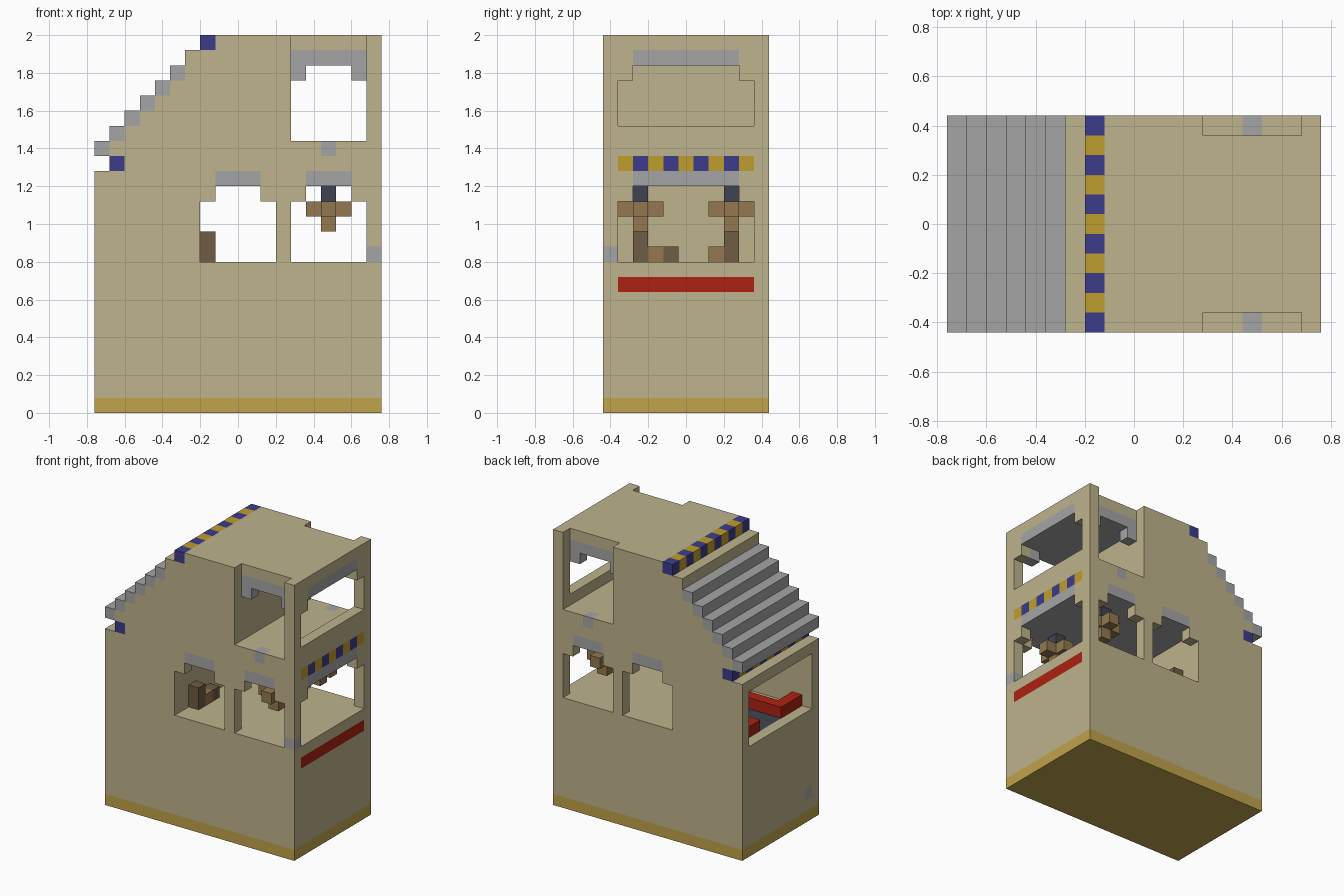
import bpy
import bmesh
from mathutils import Vector

cube = bpy.data.objects.get("Cube")
if cube:
    bpy.data.objects.remove(cube, do_unlink=True)

UNIT = 0.08
NX, NY, NZ = 19, 11, 25
cells = {}  # block position -> part name


def material(name, r, g, b):
    def lin(c):
        c /= 255
        return ((c + 0.055) / 1.055) ** 2.4 if c > 0.04 else c / 12.92
    col = (lin(r), lin(g), lin(b), 1)
    m = bpy.data.materials.new(name)
    m.use_nodes = True
    m.diffuse_color = col
    bsdf = m.node_tree.nodes["Principled BSDF"]
    bsdf.inputs["Base Color"].default_value = col
    bsdf.inputs["Roughness"].default_value = 0.9
    return m


BEIGE = material("beige", 190, 179, 140)
GREY = material("grey", 165, 165, 165)
BLUE = material("blue", 60, 60, 140)
YELLOW = material("yellow", 192, 157, 46)
GOLD = material("gold", 193, 163, 76)
RED = material("red", 172, 34, 18)
SLATE = material("slate", 64, 68, 80)
BROWN = material("brown", 147, 121, 80)
DARK = material("dark_brown", 110, 93, 67)

PARTS = {
    "walls": BEIGE, "base": GOLD, "steps": GREY, "ceilings": GREY, "lintels": GREY,
    "grey_blocks": GREY, "blue_trim": BLUE, "yellow_trim": YELLOW, "red_stripe": RED,
    "red_seats": RED, "cab_floor": SLATE, "lamp_caps": SLATE, "lamps": BROWN,
    "chair_backs": DARK, "chair_seats": BROWN,
}


def fill(part, x, y, z):
    """Fill a box of blocks; each range is (start, end), part None carves."""
    for i in range(*x):
        for j in range(*y):
            for k in range(*z):
                if part:
                    cells[i, j, k] = part
                else:
                    cells.pop((i, j, k), None)


def both_sides(part, x, y, z):
    """Fill a box and its mirror image front to back."""
    fill(part, x, y, z)
    fill(part, x, (NY - y[1], NY - y[0]), z)


def trim(x, z, y=(0, NY)):
    """Row of alternating blue and yellow blocks."""
    for j in range(*y):
        fill("yellow_trim" if j % 2 else "blue_trim", (x, x + 1), (j, j + 1), (z, z + 1))


def one(n):
    return (n, n + 1)


ALL, INNER, SPAN = (0, NY), (1, 10), (2, 9)

# Solid body, base band and stepped slope
fill("walls", (0, NX), ALL, (0, 16))
fill("base", (0, NX), ALL, (0, 1))
fill("walls", (7, NX), ALL, (16, NZ))
fill("walls", one(6), ALL, (16, 24))
for i in range(6):
    if i:
        fill("walls", one(i), ALL, (16, 17 + i))
    fill("steps", one(i), ALL, one(17 + i))
trim(1, 16)
trim(7, 24)

# Lower room with grey ceiling, and the cab with its open front
fill(None, (7, 18), INNER, (10, 15))
fill("ceilings", (7, 18), INNER, one(15))
fill(None, (0, 6), INNER, (10, 15))
fill("cab_floor", (1, 6), (4, 7), one(9))

# Lower windows with narrowed tops and grey lintels
for a, b in ((7, 12), (13, 18)):
    both_sides(None, (a, b), one(0), (10, 14))
    both_sides(None, (a + 1, b - 1), one(0), one(14))
    both_sides("lintels", (a + 1, b - 1), one(0), one(15))
fill(None, one(18), INNER, (10, 14))
fill(None, one(18), SPAN, one(14))
fill("lintels", one(18), SPAN, one(15))

# Upper room, open notches front and back, and the end window
fill(None, (13, 18), INNER, (18, 23))
fill("ceilings", (13, 18), INNER, one(23))
both_sides(None, (13, 18), one(0), (18, NZ))
for i in (13, 17):
    both_sides("ceilings", one(i), one(1), one(22))
fill(None, one(18), INNER, (19, 22))
fill(None, one(18), SPAN, one(22))
fill("lintels", one(18), SPAN, one(23))

# End wall decoration and single grey blocks
trim(18, 16, INNER)
fill("red_stripe", one(18), INNER, one(8))
both_sides("grey_blocks", one(15), one(0), one(17))
fill("grey_blocks", one(18), one(0), one(10))
fill("grey_blocks", one(0), one(1), one(2))

# Hanging lamps
both_sides("lamps", (14, 17), one(2), one(13))
both_sides("lamps", one(15), (1, 4), one(13))
both_sides("lamps", one(15), one(2), one(12))
both_sides("lamp_caps", one(15), one(2), one(14))

# Chairs against the partition
both_sides("chair_backs", one(7), one(2), (10, 12))
both_sides("chair_seats", one(7), one(3), one(10))
fill("chair_backs", one(7), one(4), one(10))

# L-shaped red seats in the cab
both_sides("red_seats", one(1), (1, 4), one(10))
both_sides("red_seats", (1, 5), one(3), one(10))


def build(part, mat):
    """Skin the exposed block faces of a part and merge flat neighbours."""
    bm = bmesh.new()
    for pos, owner in cells.items():
        if owner != part:
            continue
        for axis in range(3):
            for side in (-1, 1):
                near = list(pos)
                near[axis] += side
                if tuple(near) in cells:
                    continue
                n, u, v = Vector(), Vector(), Vector()
                n[axis] = side / 2
                u[(axis + 1) % 3] = side / 2
                v[(axis + 2) % 3] = 0.5
                mid = Vector(pos) + n + Vector((0.5 - NX / 2, 0.5 - NY / 2, 0.5))
                ring = (mid - u - v, mid + u - v, mid + u + v, mid - u + v)
                bm.faces.new([bm.verts.new(p * UNIT) for p in ring])
    bmesh.ops.remove_doubles(bm, verts=bm.verts, dist=0.001)
    bmesh.ops.dissolve_limit(bm, angle_limit=0.01, verts=bm.verts, edges=bm.edges)
    mesh = bpy.data.meshes.new(part)
    bm.to_mesh(mesh)
    bm.free()
    mesh.materials.append(mat)
    bpy.context.scene.collection.objects.link(bpy.data.objects.new(part, mesh))


for part, mat in PARTS.items():
    build(part, mat)
